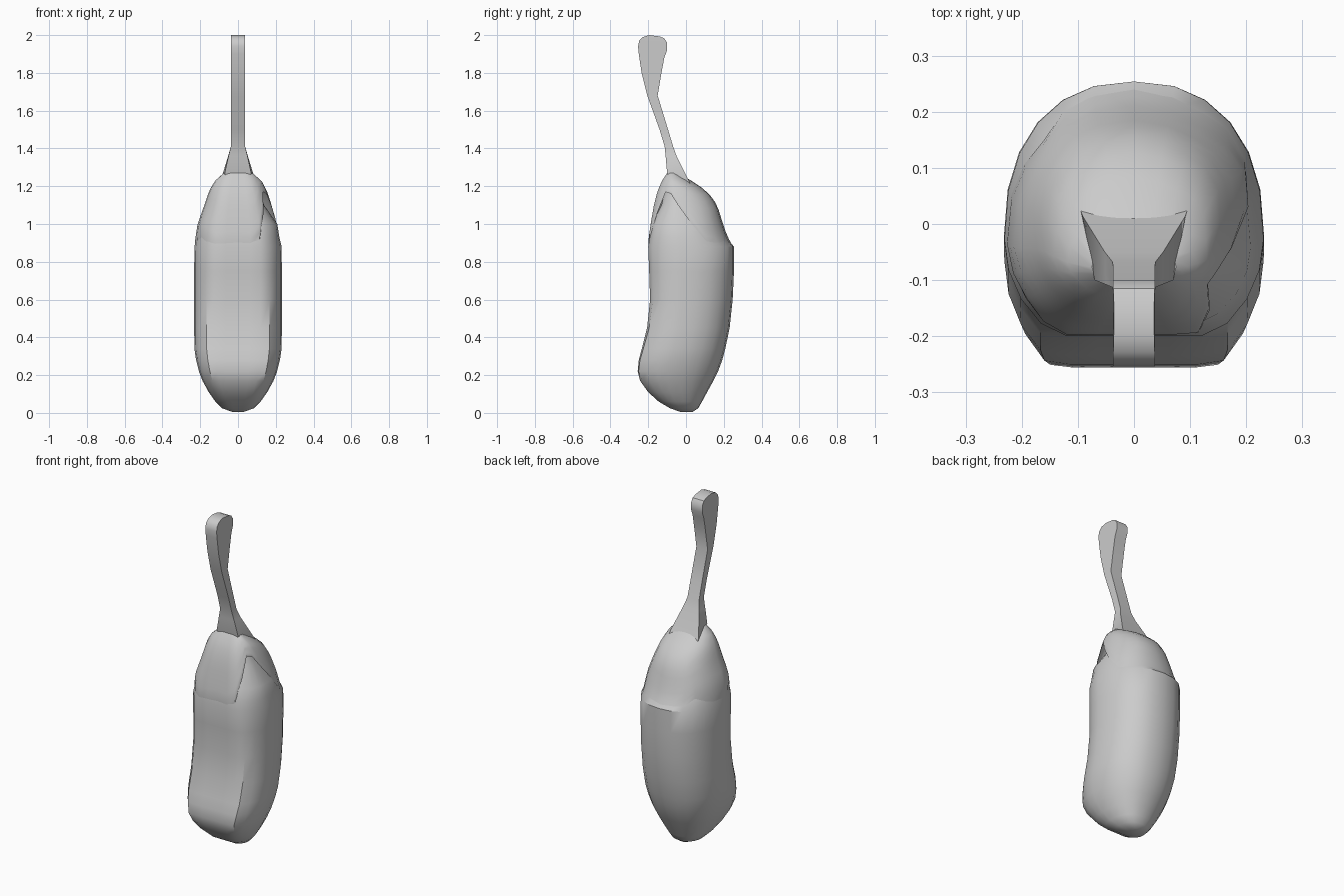
import bpy, bmesh, math

cube = bpy.data.objects.get("Cube")
if cube:
    bpy.data.objects.remove(cube, do_unlink=True)

grey = bpy.data.materials.new("plain_grey")
grey.use_nodes = True
grey.diffuse_color = (0.6, 0.6, 0.6, 1)
grey.node_tree.nodes["Principled BSDF"].inputs["Base Color"].default_value = (0.6, 0.6, 0.6, 1)

# Fruit outline: height, half width, front y, back y
OUTLINE = [(0.005, 0.03, -0.03, 0.035), (0.025, 0.085, -0.085, 0.065), (0.06, 0.12, -0.145, 0.085),
           (0.11, 0.155, -0.2, 0.112), (0.17, 0.188, -0.243, 0.145), (0.22, 0.207, -0.256, 0.17),
           (0.28, 0.222, -0.25, 0.192), (0.34, 0.231, -0.234, 0.208), (0.45, 0.232, -0.206, 0.231),
           (0.6, 0.232, -0.19, 0.247), (0.75, 0.232, -0.195, 0.254), (0.88, 0.231, -0.2, 0.254),
           (0.93, 0.225, -0.197, 0.22), (1.0, 0.214, -0.187, 0.196), (1.1, 0.178, -0.17, 0.165),
           (1.17, 0.155, -0.152, 0.115), (1.22, 0.13, -0.132, 0.045),
           (1.25, 0.10, -0.115, -0.01), (1.27, 0.075, -0.10, -0.04)]
SIDES = 24


def rounded(v, power):
    return math.copysign(abs(v) ** power, v)


def section_point(z, k, inset=0.0):
    """Point of the fruit surface at a height; full at the back, flattened at the front."""
    z = min(max(z, OUTLINE[0][0]), OUTLINE[-1][0])
    for a, b in zip(OUTLINE, OUTLINE[1:]):
        if z <= b[0]:
            break
    t = (z - a[0]) / (b[0] - a[0])
    w, front, back = (a[i] + (b[i] - a[i]) * t for i in (1, 2, 3))
    mid = front + (back - front) * 0.38
    ang = 2 * math.pi * k / SIDES
    c, s = math.cos(ang), math.sin(ang)
    if s > 0:
        return ((w - inset) * rounded(c, 0.87), mid + (back - mid - inset) * rounded(s, 0.87), z)
    # the flat front is widest a little above the bottom
    bulge = min(1.15 + z, 1.42 - 0.22 * z)
    return ((w - inset) * rounded(c, 0.95), mid - (mid - front - inset) * min(1, -bulge * s), z)


def loft(name, rings, cap_start=True, angle=35):
    bm = bmesh.new()
    vr = [[bm.verts.new(p) for p in ring] for ring in rings]
    for a, b in zip(vr, vr[1:]):
        n = len(a)
        for i in range(n):
            bm.faces.new((a[i], a[(i + 1) % n], b[(i + 1) % n], b[i]))
    if cap_start:
        bm.faces.new(vr[0][::-1])
    bm.faces.new(vr[-1])
    bmesh.ops.recalc_face_normals(bm, faces=bm.faces)
    mesh = bpy.data.meshes.new(name)
    bm.to_mesh(mesh)
    bm.free()
    mesh.materials.append(grey)
    obj = bpy.data.objects.new(name, mesh)
    bpy.context.collection.objects.link(obj)
    bpy.ops.object.select_all(action="DESELECT")
    obj.select_set(True)
    bpy.context.view_layer.objects.active = obj
    bpy.ops.object.shade_smooth_by_angle(angle=math.radians(angle))


def body_inset(z):
    return 0.04 if z > 1.05 else 0.006 if z > 0.9 else 0.0


# Fruit body, shrinking under the cap
loft("fruit_body", [[section_point(row[0], k, body_inset(row[0])) for k in range(SIDES)]
                    for row in OUTLINE[:-2]])

# Leafy cap with a slightly ragged lower edge and a deep notch on the left front
EDGE = [1.1, 1.0, 0.9, 0.89, 0.91, 0.9, 0.88, 0.89, 0.9, 0.94, 0.92, 0.89,
        0.88, 0.91, 0.93, 0.9, 0.87, 0.88, 0.89, 0.88, 0.92, 1.06, 1.17, 1.16]
STEPS = 10
loft("leafy_cap", [[section_point(e + (1.27 - e) * j / STEPS, k, 0.004 if j == 0 else 0.0)
                    for k, e in enumerate(EDGE)] for j in range(STEPS + 1)], cap_start=False)

# Square stem: front y, front z, back y, back z, front half width, back half width
STEM = [(-0.09, 1.23, 0.04, 1.18, 0.06, 0.1), (-0.1, 1.27, 0.015, 1.23, 0.07, 0.092),
        (-0.108, 1.36, -0.05, 1.36, 0.05, 0.052), (-0.113, 1.41, -0.068, 1.41, 0.038, 0.038),
        (-0.14, 1.5, -0.095, 1.5, 0.037, 0.037), (-0.205, 1.68, -0.15, 1.68, 0.037, 0.037),
        (-0.235, 1.8, -0.13, 1.8, 0.037, 0.037), (-0.25, 1.9, -0.115, 1.88, 0.037, 0.037),
        (-0.254, 1.94, -0.1, 1.92, 0.037, 0.037), (-0.248, 1.97, -0.1, 1.96, 0.037, 0.037),
        (-0.228, 1.99, -0.115, 1.983, 0.037, 0.037), (-0.195, 2.0, -0.14, 1.993, 0.036, 0.036)]
loft("stem", [[(-fw, fy, fz), (fw, fy, fz), (bw, by, bz), (-bw, by, bz)]
              for fy, fz, by, bz, fw, bw in STEM])
